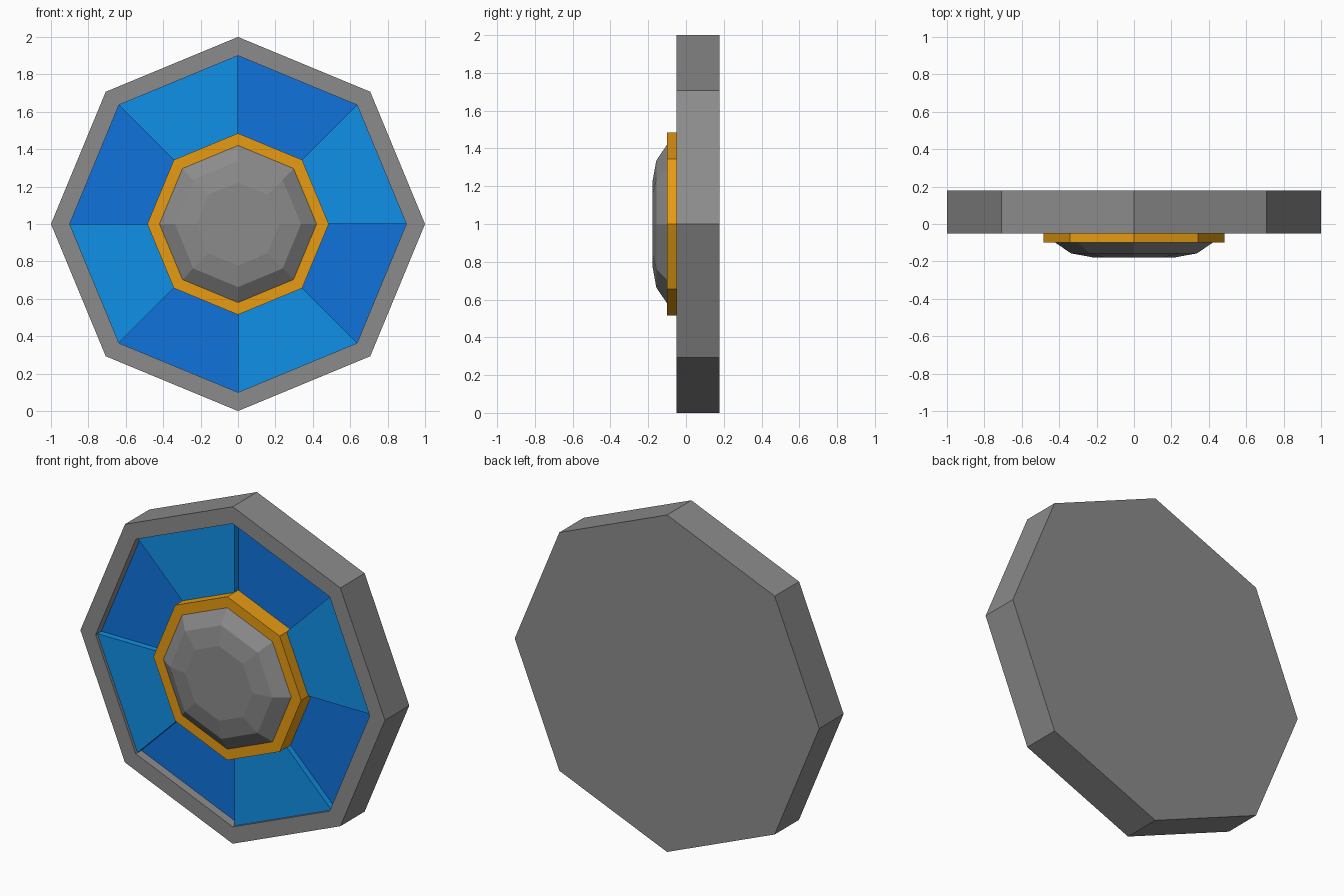
import bpy, bmesh, math

if "Cube" in bpy.data.objects:
    bpy.data.objects.remove(bpy.data.objects["Cube"])

SIDES = 8
CENTRE_Z = 1.0


def material(name, rgb):
    m = bpy.data.materials.new(name)
    m.diffuse_color = (*rgb, 1)
    m.use_nodes = True
    m.node_tree.nodes["Principled BSDF"].inputs["Base Color"].default_value = m.diffuse_color
    return m


grey = material("grey metal", (0.26, 0.26, 0.26))
gold = material("gold", (0.80, 0.33, 0.006))
light_blue = material("light blue", (0.005, 0.28, 0.80))
dark_blue = material("dark blue", (0.005, 0.17, 0.72))


def point(r, y, i):
    a = 2 * math.pi * i / SIDES
    return (r * math.cos(a), y, CENTRE_Z + r * math.sin(a))


def finish(bm, name, mat):
    bmesh.ops.recalc_face_normals(bm, faces=bm.faces)
    mesh = bpy.data.meshes.new(name)
    bm.to_mesh(mesh)
    bm.free()
    mesh.materials.append(mat)
    ob = bpy.data.objects.new(name, mesh)
    bpy.context.collection.objects.link(ob)
    return ob


def lathe(name, profile, mat, closed=False):
    """Turn (radius, y) points into an octagonal solid; cap ends or close the loop."""
    bm = bmesh.new()
    rings = [[bm.verts.new(point(r, y, i)) for i in range(SIDES)] for r, y in profile]
    pairs = list(zip(rings, rings[1:]))
    if closed:
        pairs.append((rings[-1], rings[0]))
    else:
        bm.faces.new(rings[0])
        bm.faces.new(rings[-1])
    for a, b in pairs:
        for i in range(SIDES):
            j = (i + 1) % SIDES
            bm.faces.new((a[i], a[j], b[j], b[i]))
    return finish(bm, name, mat)


def panel(name, i, front, back, mat):
    """One trapezoid sector of the shield face, as a prism."""
    bm = bmesh.new()
    corners = ((0.44, i), (0.9, i), (0.9, i + 1), (0.44, i + 1))
    f = [bm.verts.new(point(r, front, k)) for r, k in corners]
    b = [bm.verts.new(point(r, back, k)) for r, k in corners]
    bm.faces.new(f)
    bm.faces.new(b)
    for k in range(4):
        n = (k + 1) % 4
        bm.faces.new((f[k], f[n], b[n], b[k]))
    return finish(bm, name, mat)


# Shield body: flat back, raised rim and recess
lathe("shield_body", [(1.0, 0.178), (1.0, -0.05), (0.9, -0.05), (0.9, 0.04)], grey)

# Alternating panels: light ones stand proud of the dark ones
for i in range(SIDES):
    raised = i % 2 == 0
    panel(f"face_panel_{i + 1}", i, -0.033 if raised else 0.003, 0.04,
          light_blue if raised else dark_blue)

# Gold ring around the boss
lathe("boss_ring", [(0.485, 0.04), (0.485, -0.1), (0.42, -0.1), (0.42, 0.04)],
      gold, closed=True)

# Faceted central boss
lathe("boss_dome", [(0.42, -0.098), (0.42, -0.1), (0.337, -0.157), (0.222, -0.178)], grey)
